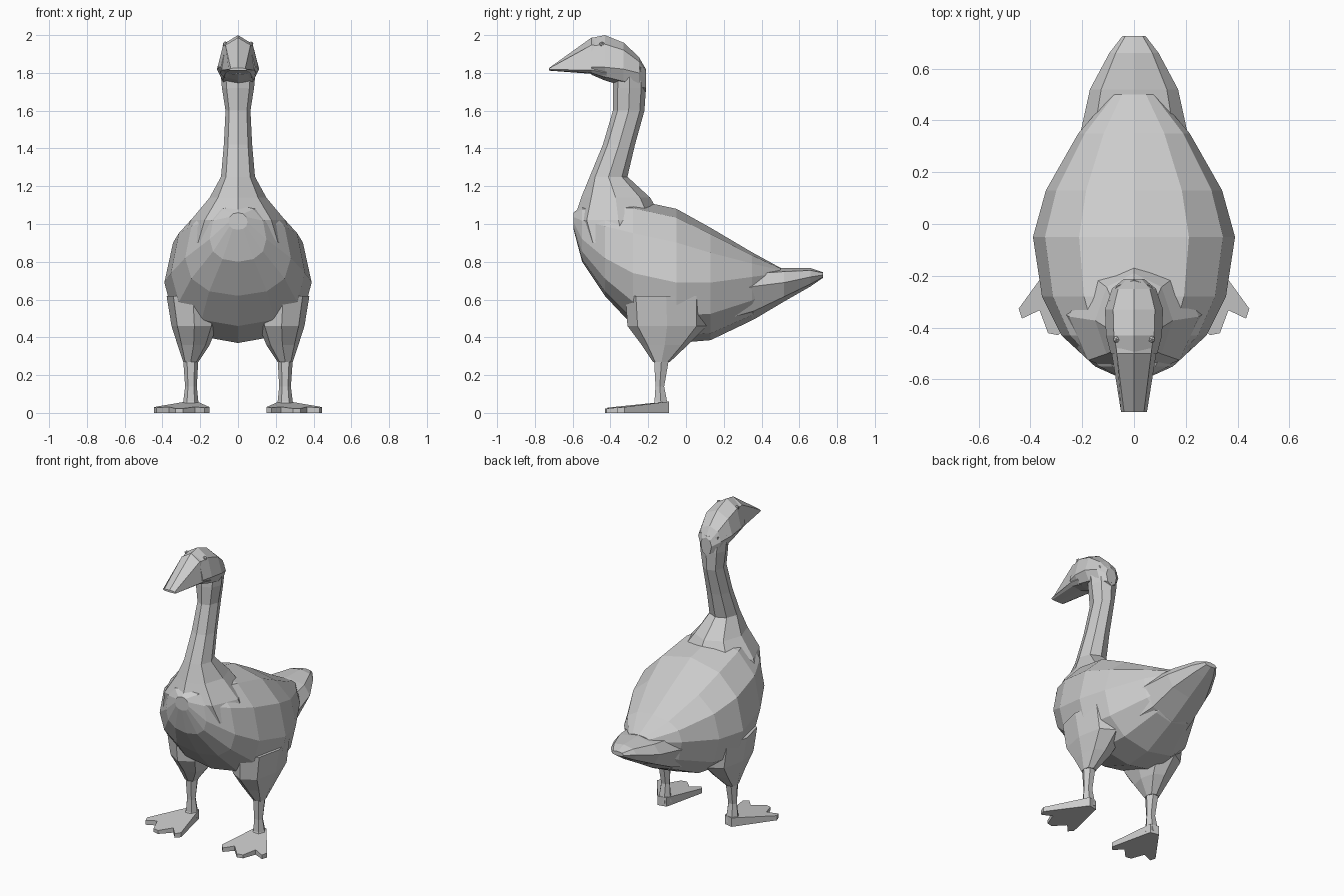
import bpy, bmesh, math
from mathutils import Vector

if "Cube" in bpy.data.objects:
    bpy.data.objects.remove(bpy.data.objects["Cube"])


def power(v, p):
    return math.copysign(abs(v) ** p, v) if abs(v) > 1e-6 else 0.0


def finish(name, bm):
    bmesh.ops.recalc_face_normals(bm, faces=bm.faces)
    mesh = bpy.data.meshes.new(name)
    bm.to_mesh(mesh)
    bm.free()
    obj = bpy.data.objects.new(name, mesh)
    bpy.context.collection.objects.link(obj)
    return obj


def loft(name, rings):
    """Skin a list of point rings and cap both ends."""
    bm = bmesh.new()
    loops = [[bm.verts.new(p) for p in ring] for ring in rings]
    n = len(loops[0])
    for a, b in zip(loops, loops[1:]):
        for i in range(n):
            j = (i + 1) % n
            bm.faces.new((a[i], a[j], b[j], b[i]))
    bm.faces.new(loops[0])
    bm.faces.new(loops[-1])
    return finish(name, bm)


def upright_ring(y, bottom, middle, top, w, sides, p):
    """Ring in the xz plane, widest at middle."""
    pts = []
    for i in range(sides):
        a = math.tau * i / sides
        s = power(math.sin(a), p)
        h = top - middle if s > 0 else middle - bottom
        pts.append((w * power(math.cos(a), p), y, middle + h * s))
    return pts


def level_ring(z, x0, x1, y0, y1, sides, p=1.0, turn=0.0):
    """Ring in the xy plane filling the given box."""
    pts = []
    for i in range(sides):
        a = math.tau * (i + turn) / sides
        pts.append(((x0 + x1) / 2 + (x1 - x0) / 2 * power(math.cos(a), p),
                    (y0 + y1) / 2 + (y1 - y0) / 2 * power(math.sin(a), p), z))
    return pts


# Body: y, bottom, widest height, top, half width
body = [(-0.595, 0.97, 1.01, 1.06, 0.05), (-0.55, 0.80, 0.92, 1.10, 0.15),
        (-0.43, 0.62, 0.82, 1.13, 0.28), (-0.28, 0.46, 0.74, 1.13, 0.355),
        (-0.05, 0.37, 0.69, 1.08, 0.39), (0.13, 0.385, 0.69, 0.98, 0.34),
        (0.35, 0.49, 0.72, 0.85, 0.215), (0.50, 0.62, 0.74, 0.768, 0.085)]
loft("body", [upright_ring(*r, 12, 0.88) for r in body])

# Tail
tail = [(0.15, 0.43, 0.62, 0.74, 0.27), (0.36, 0.495, 0.67, 0.76, 0.205),
        (0.52, 0.59, 0.69, 0.768, 0.17), (0.66, 0.67, 0.72, 0.766, 0.095),
        (0.725, 0.715, 0.73, 0.745, 0.045)]
loft("tail", [upright_ring(*r, 8, 0.85) for r in tail])

# Neck: z, front, back, half width
neck = [(0.90, -0.56, -0.10, 0.30), (1.02, -0.595, -0.12, 0.25),
        (1.14, -0.555, -0.19, 0.15), (1.25, -0.51, -0.31, 0.09),
        (1.42, -0.44, -0.27, 0.075), (1.60, -0.387, -0.22, 0.066),
        (1.72, -0.387, -0.212, 0.085), (1.83, -0.38, -0.216, 0.095)]
loft("neck", [level_ring(z, -w, w, f, b, 8) for z, f, b, w in neck])

# Head and bill
head = [(-0.213, 1.70, 1.77, 1.82, 0.04), (-0.25, 1.70, 1.80, 1.885, 0.085),
        (-0.33, 1.73, 1.82, 1.96, 0.112), (-0.43, 1.76, 1.83, 2.00, 0.108),
        (-0.50, 1.79, 1.83, 1.985, 0.09)]
loft("head", [upright_ring(*r, 8, 0.95) for r in head])
bill = [(-0.42, 1.765, 1.80, 1.98, 0.095), (-0.50, 1.795, 1.815, 1.987, 0.086),
        (-0.725, 1.812, 1.818, 1.826, 0.05)]
loft("bill", [upright_ring(*r, 8, 0.75) for r in bill])

FOOT = [(0.03, 0.0), (0.15, 0.265), (0.13, 0.30), (0.07, 0.255), (0.02, 0.335)]
for side, s in (("right", 1), ("left", -1)):
    # Eye
    bm = bmesh.new()
    bmesh.ops.create_icosphere(bm, subdivisions=1, radius=0.015)
    bmesh.ops.translate(bm, verts=bm.verts, vec=(s * 0.068, -0.445, 1.952))
    finish(side + "_eye", bm)

    # Thigh: z, inner x, outer x, front y, back y
    thigh = [(0.27, 0.21, 0.29, -0.175, -0.085), (0.36, 0.15, 0.32, -0.235, 0.01),
             (0.46, 0.11, 0.352, -0.31, 0.11), (0.62, 0.10, 0.378, -0.32, 0.11)]
    loft(side + "_thigh", [level_ring(z, s * a, s * b, c, d, 8, 0.85)
                           for z, a, b, c, d in thigh])

    # Shin
    shin = [(0.02, 0.205, 0.30, -0.19, -0.09), (0.06, 0.21, 0.29, -0.172, -0.095),
            (0.14, 0.218, 0.28, -0.165, -0.112), (0.28, 0.21, 0.29, -0.175, -0.085)]
    loft(side + "_shin", [level_ring(z, s * a, s * b, c, d, 6)
                          for z, a, b, c, d in shin])

    # Webbed foot, turned slightly outward
    outline = FOOT + [(-u, v) for u, v in reversed(FOOT)]
    low, high = [], []
    for u, v in outline:
        x, y = 0.245 + 0.98 * u + 0.2 * v, -0.097 + 0.2 * u - 0.98 * v
        low.append(Vector((s * x, y, 0)))
        high.append(Vector((s * x, y, 0.06 - 0.11 * v)))
    loft(side + "_foot", [low, high])
